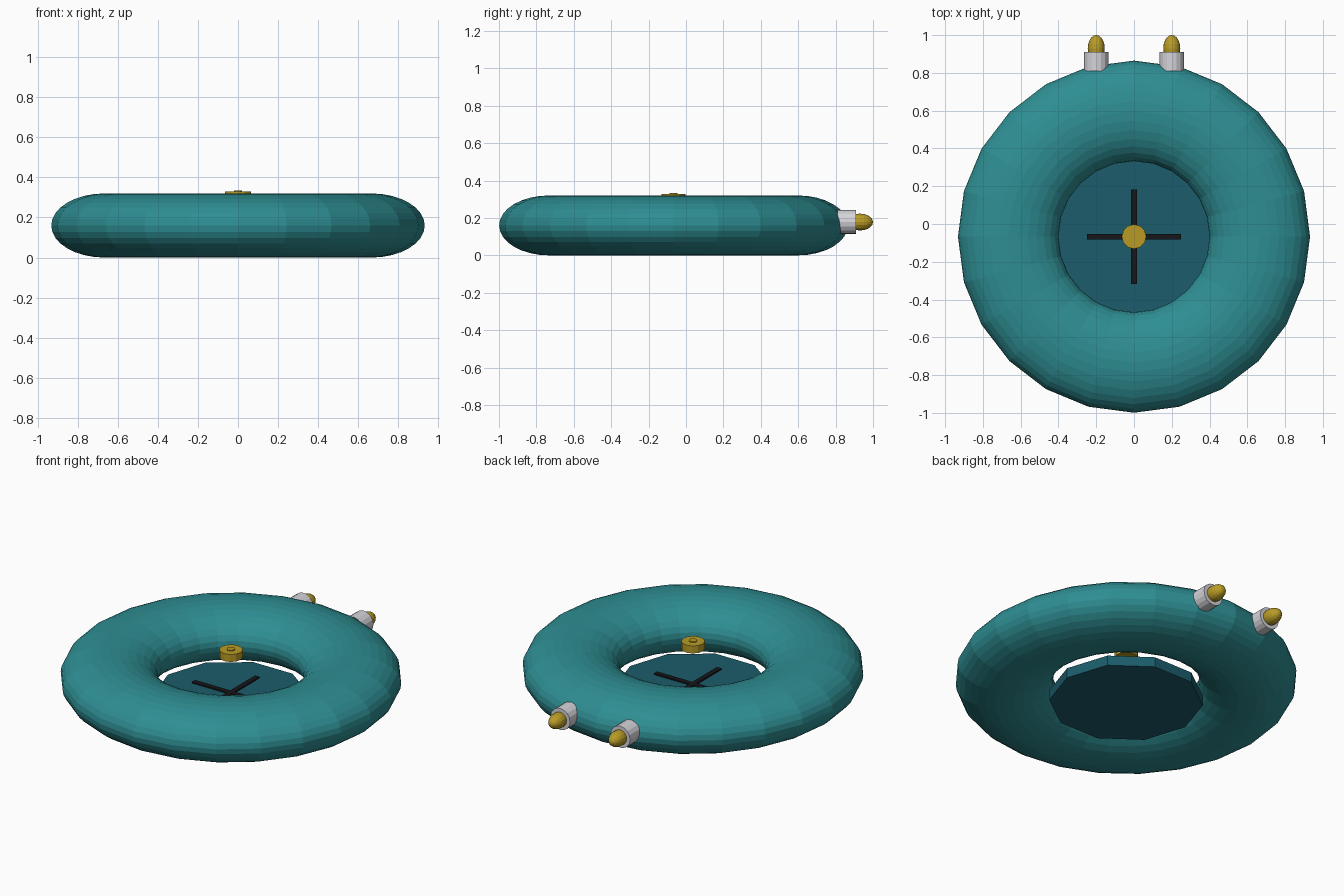
import bpy
from math import pi, radians

if "Cube" in bpy.data.objects:
    bpy.data.objects.remove(bpy.data.objects["Cube"])

CY = -0.067  # centre of the ring in y


def material(name, rgb):
    m = bpy.data.materials.new(name)
    m.diffuse_color = (*rgb, 1)
    m.use_nodes = True
    m.node_tree.nodes["Principled BSDF"].inputs["Base Color"].default_value = m.diffuse_color
    return m


TEAL = material("teal", (0.027, 0.27, 0.29))
BLUE = material("deep_blue", (0.011, 0.107, 0.147))
GOLD = material("gold", (0.48, 0.33, 0.019))
DARK = material("dark", (0.008, 0.008, 0.01))
SILVER = material("silver", (0.66, 0.66, 0.70))


def finish(name, mat):
    ob = bpy.context.object
    ob.name = name
    ob.data.materials.append(mat)
    return ob


def cylinder(name, mat, r, depth, loc, sides, rot=(0, 0, 0)):
    bpy.ops.mesh.primitive_cylinder_add(
        vertices=sides, radius=r, depth=depth, location=loc, rotation=rot)
    return finish(name, mat)


# Flattened ring body
bpy.ops.mesh.primitive_torus_add(
    major_segments=24, minor_segments=32, major_radius=0.666,
    minor_radius=0.266, location=(0, CY, 0.16))
ring = finish("ring_body", TEAL)
ring.scale.z = 0.16 / 0.266

# Ten-sided plate under the hole
cylinder("base_plate", BLUE, 0.42, 0.06, (0, CY, 0.035), 10, (0, 0, radians(18)))

# Crossed bars on the plate
for name, size in (("cross_bar_x", (0.5, 0.03, 0.02)),
                   ("cross_bar_y", (0.03, 0.5, 0.02))):
    bpy.ops.mesh.primitive_cube_add(size=1, location=(0, CY, 0.063))
    finish(name, DARK).scale = size

# Floating hub cap with a small knob
cylinder("hub_cap", GOLD, 0.065, 0.045, (0, CY, 0.306), 12)
cylinder("hub_knob", GOLD, 0.022, 0.02, (0, CY, 0.324), 10)

# Two nozzles at the back, each a collar and a rounded tip
for side, x in (("left", -0.2), ("right", 0.2)):
    cylinder("collar_" + side, SILVER, 0.065, 0.10, (x, 0.86, 0.178), 16, (pi / 2, 0, 0))
    bpy.ops.mesh.primitive_uv_sphere_add(
        segments=16, ring_count=10, radius=1, location=(x, 0.93, 0.178),
        rotation=(-pi / 2, 0, 0))
    finish("tip_" + side, GOLD).scale = (0.045, 0.045, 0.07)
